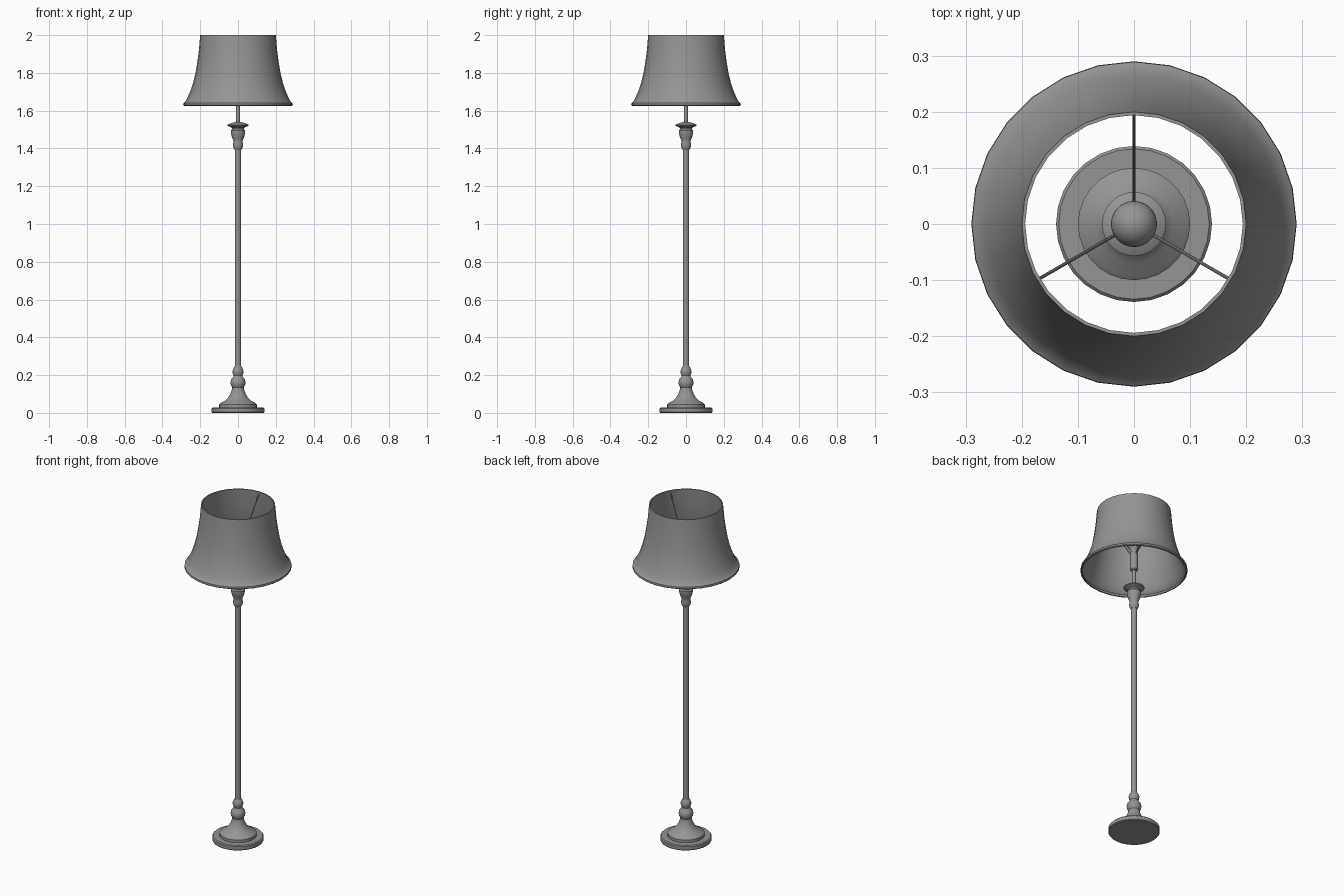
import bpy
import bmesh
from math import radians, sin, cos, tau
from mathutils import Vector

SIDES = 28

cube = bpy.data.objects.get("Cube")
if cube:
    bpy.data.objects.remove(cube, do_unlink=True)

grey = bpy.data.materials.new("warm_grey")
grey.use_nodes = True
grey.diffuse_color = (0.3, 0.3, 0.3, 1)
grey.node_tree.nodes["Principled BSDF"].inputs["Base Color"].default_value = (0.3, 0.3, 0.3, 1)


def finish(name, bm, angle=35):
    bmesh.ops.recalc_face_normals(bm, faces=bm.faces)
    mesh = bpy.data.meshes.new(name)
    bm.to_mesh(mesh)
    bm.free()
    mesh.materials.append(grey)
    obj = bpy.data.objects.new(name, mesh)
    bpy.context.collection.objects.link(obj)
    bpy.ops.object.select_all(action='DESELECT')
    obj.select_set(True)
    bpy.context.view_layer.objects.active = obj
    bpy.ops.object.shade_smooth_by_angle(angle=radians(angle))
    return obj


def lathe(name, profile, closed=False, sides=SIDES):
    """Turn (radius, height) points about z; cap the ends unless closed."""
    bm = bmesh.new()
    rings = [[bm.verts.new((r * sin(tau * i / sides), r * cos(tau * i / sides), z))
              for i in range(sides)] for r, z in profile]
    pairs = list(zip(rings, rings[1:]))
    if closed:
        pairs.append((rings[-1], rings[0]))
    else:
        bm.faces.new(rings[0])
        bm.faces.new(rings[-1])
    for low, high in pairs:
        for i in range(sides):
            j = (i + 1) % sides
            bm.faces.new((low[i], low[j], high[j], high[i]))
    return finish(name, bm)


def rod(name, start, end, radius):
    start, end = Vector(start), Vector(end)
    axis = end - start
    bm = bmesh.new()
    bmesh.ops.create_cone(bm, cap_ends=True, segments=8, radius1=radius,
                          radius2=radius, depth=axis.length)
    bmesh.ops.rotate(bm, verts=bm.verts, matrix=axis.to_track_quat('Z', 'Y').to_matrix())
    bmesh.ops.translate(bm, verts=bm.verts, vec=(start + end) / 2)
    return finish(name, bm)


# Stepped foot and turned lower stem
lathe("foot", [(0.136, 0), (0.139, 0.004), (0.139, 0.024), (0.134, 0.029), (0.1, 0.029)])
lathe("lower_turning", [
    (0.1, 0.028), (0.1, 0.045), (0.092, 0.052), (0.07, 0.064), (0.053, 0.08),
    (0.041, 0.1), (0.033, 0.122), (0.031, 0.135), (0.038, 0.148), (0.04, 0.162),
    (0.036, 0.178), (0.025, 0.19), (0.023, 0.198), (0.028, 0.21), (0.029, 0.222),
    (0.024, 0.237), (0.017, 0.248)])

# Pole, upper turning and thin neck
lathe("pole", [(0.016, 0.23), (0.016, 1.41)])
lathe("upper_turning", [
    (0.018, 1.393), (0.024, 1.403), (0.027, 1.418), (0.024, 1.434), (0.026, 1.446),
    (0.034, 1.465), (0.038, 1.483), (0.038, 1.496), (0.031, 1.503), (0.034, 1.511),
    (0.055, 1.52), (0.057, 1.525), (0.05, 1.529), (0.03, 1.536), (0.012, 1.54)])
lathe("neck", [(0.01, 1.53), (0.01, 1.64)])

# Socket and bulb
lathe("socket", [(0.016, 1.63), (0.021, 1.636), (0.021, 1.735), (0.018, 1.742)])
bulb_curve = [(0.041 * sin(radians(a)), 1.8 - 0.041 * cos(radians(a)))
              for a in range(40, 180, 10)]
lathe("bulb", [(0.016, 1.738), (0.019, 1.755)] + bulb_curve + [(0.002, 1.841)])

# Flared shade: outer profile, then back down inside it
outer = [(0.286, 1.626), (0.29, 1.63), (0.289, 1.64), (0.279, 1.648), (0.266, 1.672),
         (0.252, 1.705), (0.237, 1.75), (0.225, 1.8), (0.215, 1.86),
         (0.207, 1.92), (0.202, 1.98), (0.2, 2.0)]
inner = [(r - 0.006, z) for r, z in reversed(outer)]
lathe("lamp_shade", outer + inner, closed=True)

# Three arms that carry the shade
for i in range(3):
    a = radians(90 + 120 * i)
    rod(f"shade_arm_{i + 1}", (0.018 * cos(a), 0.018 * sin(a), 1.73),
        (0.197 * cos(a), 0.197 * sin(a), 1.985), 0.003)
